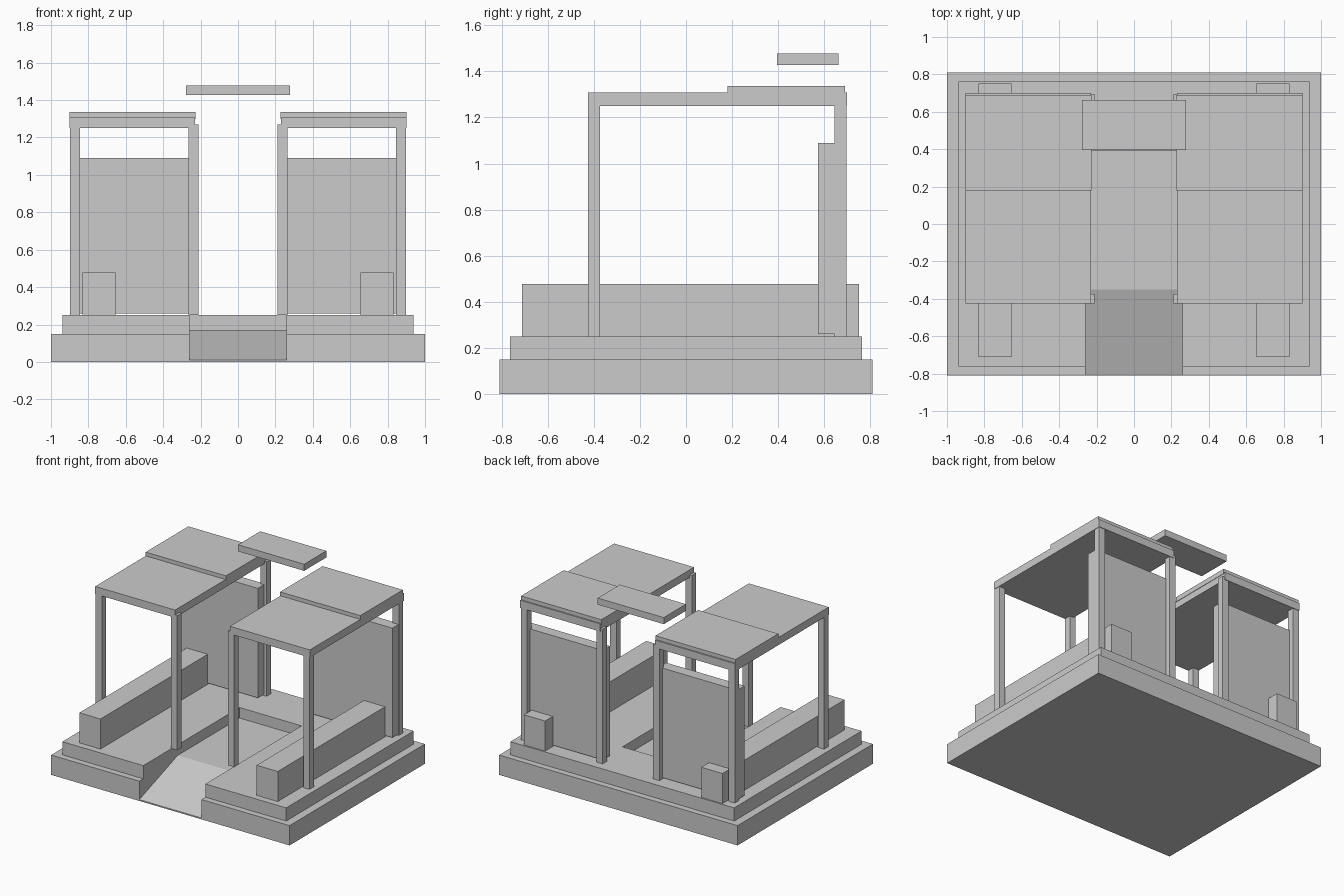
import bpy

if "Cube" in bpy.data.objects:
    bpy.data.objects.remove(bpy.data.objects["Cube"])


def prism(name, profile, x0, x1):
    """Extrude a (y, z) profile from x0 to x1."""
    n = len(profile)
    verts = [(x, y, z) for x in (x0, x1) for y, z in profile]
    faces = [tuple(reversed(range(n))), tuple(range(n, 2 * n))]
    faces += [(i, (i + 1) % n, n + (i + 1) % n, n + i) for i in range(n)]
    mesh = bpy.data.meshes.new(name)
    mesh.from_pydata(verts, [], faces)
    obj = bpy.data.objects.new(name, mesh)
    bpy.context.collection.objects.link(obj)
    return obj


def box(name, x, y, z):
    """Box from (min, max) ranges."""
    (y0, y1), (z0, z1) = y, z
    return prism(name, [(y0, z0), (y1, z0), (y1, z1), (y0, z1)], *x)


def cut(obj, cutter):
    mod = obj.modifiers.new("channel", 'BOOLEAN')
    mod.operation = 'DIFFERENCE'
    mod.solver = 'EXACT'
    mod.object = cutter
    bpy.context.view_layer.objects.active = obj
    bpy.ops.object.modifier_apply(modifier=mod.name)


# Stepped base with a sunken walkway and entrance ramp
plinth = box("plinth", (-1, 1), (-0.81, 0.81), (0, 0.15))
deck = box("deck", (-0.938, 0.938), (-0.763, 0.763), (0.15, 0.25))
channel = prism("channel_cutter",
                [(-0.90, -0.021), (-0.35, 0.17), (0.39, 0.17),
                 (0.39, 0.40), (-0.90, 0.40)], -0.26, 0.26)
channel.hide_render = True
cut(plinth, channel)
cut(deck, channel)
bpy.data.objects.remove(channel)

# Ramp top wedge bridging plinth height to the walkway floor
prism("ramp_top", [(-0.763, 0.0263), (-0.35, 0.15), (-0.35, 0.17)], -0.26, 0.26)

# Two mirrored shelters
for label, s in (("left", -1), ("right", 1)):
    def part(name, x, y, z):
        xs = tuple(sorted((s * x[0], s * x[1])))
        return box(f"{label}_{name}", xs, y, z)

    for row, y in (("front", (-0.425, -0.373)), ("rear", (0.645, 0.696))):
        part(f"{row}_outer_post", (0.845, 0.897), y, (0.25, 1.27))
        part(f"{row}_inner_post", (0.212, 0.264), y, (0.25, 1.27))
    part("roof", (0.23, 0.90), (-0.425, 0.70), (1.25, 1.308))
    part("roof_raised_panel", (0.227, 0.90), (0.18, 0.69), (1.30, 1.337))
    part("back_panel", (0.235, 0.893), (0.573, 0.66), (0.26, 1.09))
    part("bench", (0.655, 0.832), (-0.712, 0.752), (0.25, 0.478))

# Floating sign plate above the rear of the walkway
box("overhead_plate", (-0.277, 0.277), (0.396, 0.662), (1.427, 1.477))
